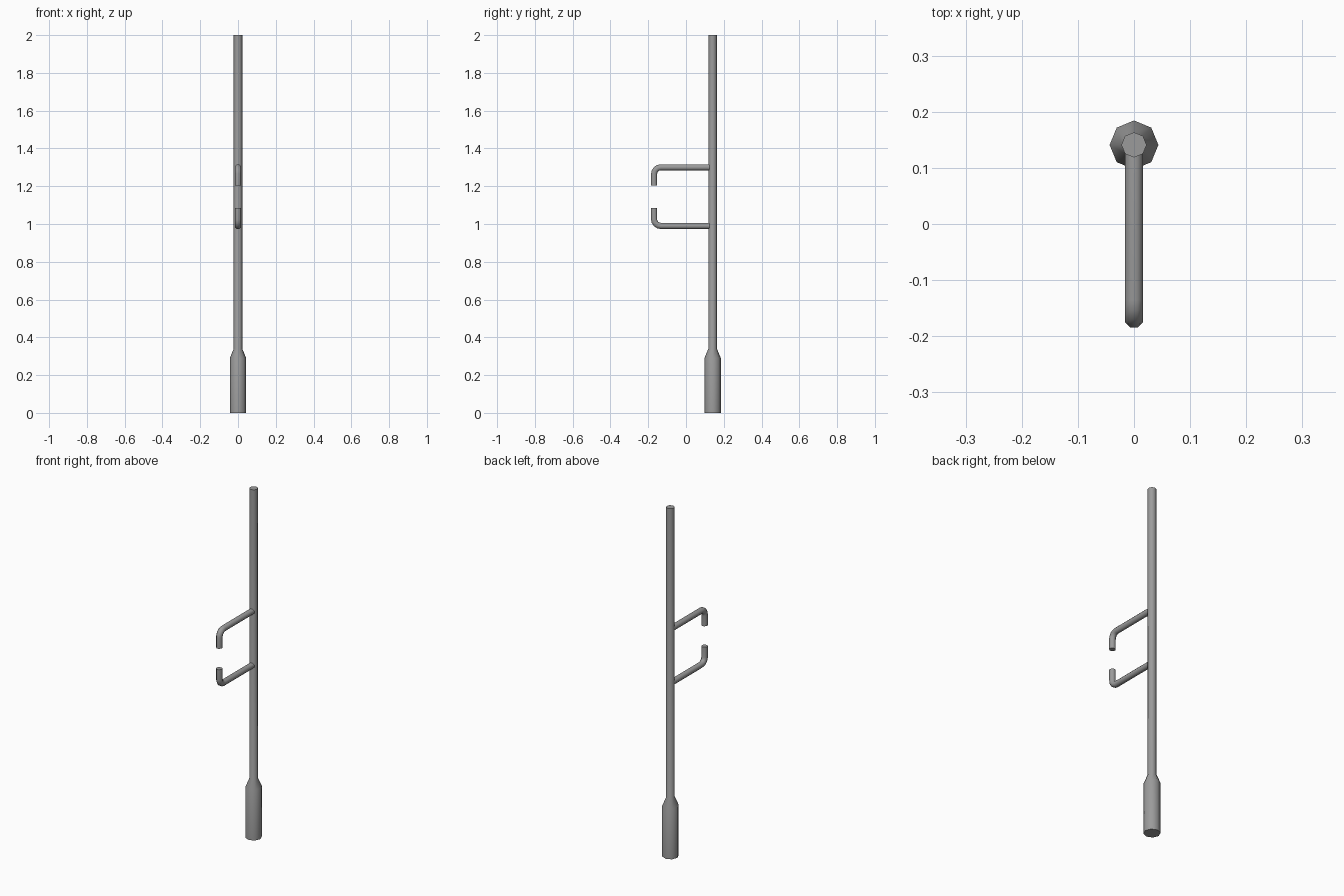
import bpy, bmesh, math
from mathutils import Vector

if "Cube" in bpy.data.objects:
    bpy.data.objects.remove(bpy.data.objects["Cube"])

SIDES = 8
POLE_Y = 0.141

steel = bpy.data.materials.new("grey_steel")
steel.diffuse_color = (0.33, 0.33, 0.33, 1)
steel.use_nodes = True
steel.node_tree.nodes["Principled BSDF"].inputs["Base Color"].default_value = steel.diffuse_color


def tube(name, path, radii, phase=0.0):
    """Capped tube along a path lying in the YZ plane."""
    bm = bmesh.new()
    rings = []
    for i, p in enumerate(path):
        before = (p - path[i - 1]).normalized() if i else None
        after = (path[i + 1] - p).normalized() if i < len(path) - 1 else None
        t = ((before or after) + (after or before)).normalized()
        stretch = 1 / t.dot(before or after)
        side = Vector((1, 0, 0))
        up = t.cross(side)
        ring = []
        for k in range(SIDES):
            a = 2 * math.pi * k / SIDES + phase
            ring.append(bm.verts.new(p + radii[i] * (side * math.cos(a) + up * math.sin(a) * stretch)))
        rings.append(ring)
    for r0, r1 in zip(rings, rings[1:]):
        for k in range(SIDES):
            j = (k + 1) % SIDES
            bm.faces.new((r0[k], r0[j], r1[j], r1[k]))
    bm.faces.new(rings[0])
    bm.faces.new(rings[-1])
    bmesh.ops.recalc_face_normals(bm, faces=bm.faces)
    me = bpy.data.meshes.new(name)
    bm.to_mesh(me)
    bm.free()
    me.materials.append(steel)
    ob = bpy.data.objects.new(name, me)
    bpy.context.collection.objects.link(ob)
    bpy.ops.object.select_all(action='DESELECT')
    ob.select_set(True)
    bpy.context.view_layer.objects.active = ob
    bpy.ops.object.shade_smooth_by_angle(angle=math.radians(50))
    return ob


# Upright: thick foot, tapered collar and slim pole
tube("pole", [Vector((0, POLE_Y, z)) for z in (0, 0.29, 0.34, 2.0)],
     [0.0435, 0.0435, 0.0225, 0.0225])


# Hooked arms, bent towards each other
def hook(name, z, direction):
    tip_y, bend, steps = -0.169, 0.035, 4
    path = [Vector((0, POLE_Y - 0.01, z))]
    for i in range(steps + 1):
        a = math.pi / 2 * i / steps
        path.append(Vector((0, tip_y + bend - bend * math.sin(a),
                            z + direction * bend * (1 - math.cos(a)))))
    path.append(Vector((0, tip_y, z + direction * 0.095)))
    tube(name, path, [0.0172] * len(path), math.pi / SIDES)


hook("upper_hook", 1.30, -1)
hook("lower_hook", 0.99, 1)
